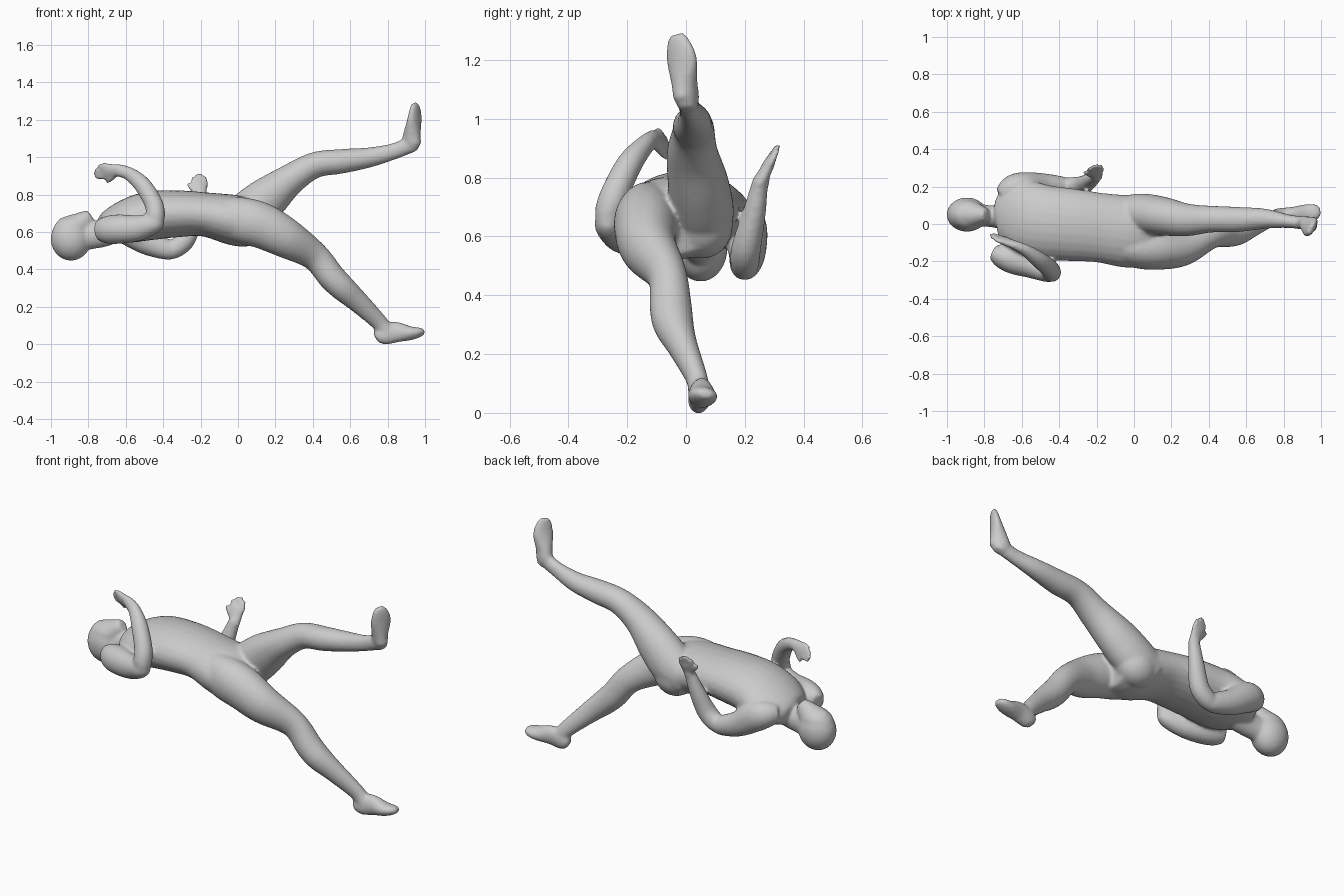
import bpy, bmesh, math
from mathutils import Vector, Matrix

bm = bmesh.new()
Y = Vector((0, 1, 0))
GROW = .004                                  # makes up for shrinkage in the final smoothing


def catmull(a, b, c, d, t):
    return [0.5 * (2*q + (r-p)*t + (2*p-5*q+4*r-s)*t*t + (3*q-p-3*r+s)*t**3)
            for p, q, r, s in zip(a, b, c, d)]


def loft(pts, side=Y, steps=5, n=24):
    """Smooth limb through stations (x, y, z, half width along side, half depth)."""
    p = [pts[0]] + list(pts) + [pts[-1]]
    st = [catmull(*p[i:i+4], k / steps) for i in range(len(pts)-1) for k in range(steps)]
    st.append(list(pts[-1]))
    c = [Vector(s[:3]) for s in st]
    rings = []
    for i, s in enumerate(st):
        t = (c[min(i+1, len(c)-1)] - c[max(i-1, 0)]).normalized()
        u = (side - t * side.dot(t)).normalized()
        w = t.cross(u)
        rings.append([bm.verts.new(c[i] + u*(s[3]+GROW)*math.cos(a) + w*(s[4]+GROW)*math.sin(a))
                      for a in (2*math.pi*k/n for k in range(n))])
    for r0, r1 in zip(rings, rings[1:]):
        for k in range(n):
            bm.faces.new((r0[k], r0[(k+1) % n], r1[(k+1) % n], r1[k]))
    bm.faces.new(rings[0][::-1])
    bm.faces.new(rings[-1])


def ball(loc, rad, tilt=0):
    m = Matrix.Translation(loc) @ Matrix.Rotation(tilt, 4, 'Y') @ Matrix.Diagonal((*rad, 1))
    bmesh.ops.create_uvsphere(bm, u_segments=24, v_segments=16, radius=1, matrix=m)


def hand(wrist, tip, across, thumb):
    """Palm, four fingers and a thumb."""
    w, e, a = Vector(wrist), Vector(tip), Vector(across).normalized()
    d = e - w
    loft([(*(w - d*0.1), .026, .022), (*(w + d*0.2), .033, .018),
          (*(w + d*0.55), .042, .014), (*(w + d*0.62), .036, .008)], a)
    for i, k in enumerate((.82, .97, 1.0, .92)):
        o = a * (i - 1.5) * .021
        loft([(*(w + d*0.45 + o), .009, .01), (*(w + d*.75*k + o*1.1), .009, .009),
              (*(w + d*k + o*1.1), .004, .005)], a, 3, 10)
    t = a * thumb
    loft([(*(w + d*0.1 + t*.01), .013, .013), (*(w + d*0.32 + t*.045), .011, .011),
          (*(w + d*0.5 + t*.066), .005, .005)], d.normalized().cross(a), 3, 10)


# torso, lying face up
loft([(-.735, .05, .615, .06, .05), (-.70, .05, .625, .14, .08), (-.60, .035, .655, .195, .112),
      (-.48, .01, .685, .195, .126), (-.33, -.005, .697, .19, .122), (-.18, -.02, .694, .182, .114),
      (-.03, -.04, .665, .19, .13), (.06, -.04, .64, .175, .12), (.13, -.04, .62, .12, .085)])
ball((.06, -.12, .635), (.14, .1, .11), .2)      # buttocks
ball((.03, .055, .64), (.12, .105, .115), -.3)

# neck and head
loft([(-.86, .05, .57, .058, .065), (-.77, .042, .582, .054, .068), (-.70, .037, .60, .065, .07),
      (-.64, .035, .635, .1, .07)])
ball((-.893, .05, .563), (.109, .092, .117))
ball((-.89, .05, .62), (.1, .078, .068), -.2)
loft([(-.91, .05, .60, .072, .08), (-.85, .05, .637, .062, .065), (-.81, .05, .67, .042, .045),
      (-.785, .05, .688, .027, .03)])

# standing leg and foot
loft([(-.06, -.12, .675, .09, .11), (.03, -.133, .66, .102, .12), (.13, -.137, .632, .104, .118),
      (.26, -.128, .565, .092, .103),
      (.41, -.065, .47, .064, .074), (.50, -.052, .36, .068, .07), (.56, -.042, .30, .065, .066),
      (.64, -.012, .228, .048, .055), (.75, .035, .122, .034, .042), (.79, .045, .07, .034, .04)])
loft([(.738, .042, .03, .022, .026), (.77, .045, .047, .034, .05), (.84, .05, .064, .036, .053),
      (.92, .056, .058, .046, .034), (.97, .065, .063, .04, .022), (.997, .07, .067, .02, .01)],
     Vector((0, 1, -.15)))

# raised leg and foot
loft([(-.07, .055, .64, .09, .1), (.04, .055, .685, .104, .12), (.15, .042, .775, .1, .112),
      (.28, .022, .88, .084, .08), (.41, .026, .957, .068, .066), (.55, .024, .977, .064, .062),
      (.70, .028, .998, .05, .05), (.83, .014, 1.03, .032, .04), (.92, .003, 1.065, .032, .04)])
loft([(.943, .004, 1.03, .022, .022), (.928, .002, 1.065, .034, .052), (.93, -.005, 1.12, .04, .044),
      (.943, -.014, 1.20, .055, .026), (.945, -.026, 1.255, .044, .017), (.941, -.034, 1.288, .024, .01)],
     Vector((.5, .87, 0)))

# front arm, folded back over the head side
loft([(-.755, -.15, .605, .035, .045), (-.71, -.17, .61, .06, .068), (-.64, -.195, .615, .07, .075),
      (-.54, -.23, .62, .058, .066), (-.45, -.262, .645, .047, .05), (-.41, -.267, .665, .025, .03)])
loft([(-.43, -.264, .63, .03, .03), (-.44, -.262, .68, .045, .046), (-.45, -.24, .75, .045, .046),
      (-.51, -.19, .85, .04, .042), (-.58, -.14, .91, .028, .033), (-.64, -.115, .93, .02, .03)])
hand((-.63, -.115, .93), (-.775, -.06, .922), (0, .35, -1), 1)

# rear arm, elbow low and hand raised
loft([(-.71, .15, .645, .04, .045), (-.66, .185, .64, .065, .07), (-.60, .203, .62, .07, .08),
      (-.49, .208, .548, .06, .066), (-.37, .2, .503, .047, .05), (-.33, .2, .497, .03, .03)])
loft([(-.38, .2, .49, .03, .03), (-.34, .2, .507, .045, .046), (-.28, .205, .562, .047, .05),
      (-.238, .23, .67, .037, .042), (-.208, .25, .77, .026, .03), (-.2, .26, .80, .026, .022)])
hand((-.2, .252, .785), (-.21, .315, .915), (1, .1, -.15), -1)

# blend all parts into one skin
bmesh.ops.recalc_face_normals(bm, faces=bm.faces)
mesh = bpy.data.meshes.new("human_figure")
bm.to_mesh(mesh)
bm.free()
body = bpy.data.objects.new("human_figure", mesh)
bpy.context.collection.objects.link(body)
rm = body.modifiers.new("Skin", 'REMESH')
rm.mode = 'VOXEL'
rm.voxel_size = .0085
rm.use_smooth_shade = True
sm = body.modifiers.new("Soften", 'SMOOTH')
sm.factor = .5
sm.iterations = 12
